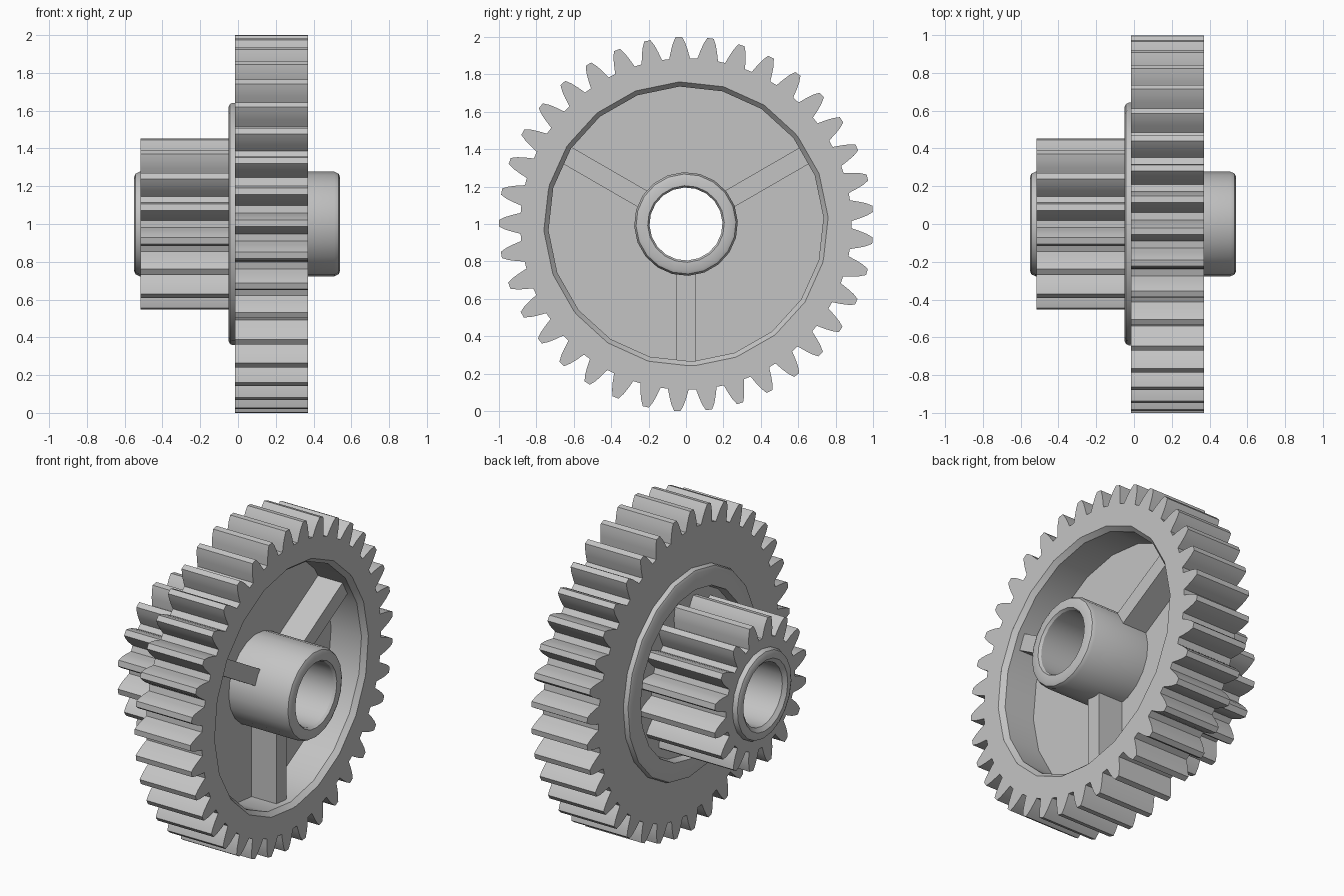
import bpy
import bmesh
import math
from mathutils import Matrix

if "Cube" in bpy.data.objects:
    bpy.data.objects.remove(bpy.data.objects["Cube"], do_unlink=True)

AXIS_Z = 1.0
SIDES = 20
PHASE = math.radians(2.7)

grey = bpy.data.materials.new("light grey plastic")
grey.use_nodes = True
grey.diffuse_color = (0.55, 0.55, 0.55, 1)
grey.node_tree.nodes["Principled BSDF"].inputs["Base Color"].default_value = (0.55, 0.55, 0.55, 1)


def finish(name, bm, angle=30):
    bmesh.ops.recalc_face_normals(bm, faces=bm.faces[:])
    mesh = bpy.data.meshes.new(name)
    bm.to_mesh(mesh)
    bm.free()
    mesh.materials.append(grey)
    obj = bpy.data.objects.new(name, mesh)
    bpy.context.collection.objects.link(obj)
    bpy.ops.object.select_all(action="DESELECT")
    obj.select_set(True)
    bpy.context.view_layer.objects.active = obj
    bpy.ops.object.shade_smooth_by_angle(angle=math.radians(angle))
    return obj


def point(x, r, a):
    return (x, r * math.cos(a), AXIS_Z + r * math.sin(a))


def skin(bm, loops):
    """Join closed loops of equal length into a ring-shaped solid."""
    rings = [[bm.verts.new(p) for p in loop] for loop in loops]
    for a, b in zip(rings, rings[1:] + rings[:1]):
        for i in range(len(a)):
            j = (i + 1) % len(a)
            bm.faces.new((a[i], a[j], b[j], b[i]))


def lathe(name, profile):
    angles = [PHASE + math.tau * i / SIDES for i in range(SIDES)]
    bm = bmesh.new()
    skin(bm, [[point(x, r, a) for a in angles] for x, r in profile])
    return finish(name, bm)


def facet_radius(r, a):
    """Radius of the many-sided ring at angle a, so it meets the lathed body."""
    step = math.tau / SIDES
    return r * math.cos(step / 2) / math.cos((a - PHASE) % step - step / 2)


def gear(name, teeth, root, tip, phase, front, back, inner):
    half = [(0.37, 0), (0.28, 0.4), (0.2, 0.72), (0.1, 1)]
    tooth = [(-w, h) for w, h in half] + [(w, h) for w, h in reversed(half)]
    pitch = math.tau / teeth
    outline = [(phase + (k + w) * pitch, root + h * (tip - root))
               for k in range(teeth) for w, h in tooth]
    loops = [[point(front, r, a) for a, r in outline]]
    for x, r in inner:
        loops.append([point(x, facet_radius(r, a), a) for a, _ in outline])
    loops.append([point(back, r, a) for a, r in outline])
    bm = bmesh.new()
    skin(bm, loops)
    return finish(name, bm, 20)


# Web, hub, bore, recess wall and rear ridge in one turned section
lathe("hub_and_web", [
    (0.525, 0.195), (0.54, 0.205), (0.54, 0.25), (0.532, 0.267), (0.51, 0.277),
    (0.13, 0.277), (0.13, 0.735), (0.34, 0.735), (0.37, 0.76), (0, 0.76),
    (0, 0.642), (-0.03, 0.642), (-0.043, 0.635), (-0.05, 0.62), (-0.05, 0.52),
    (0, 0.51), (0, 0.277), (-0.52, 0.277), (-0.542, 0.267), (-0.55, 0.25),
    (-0.55, 0.22), (-0.53, 0.195)])

# Large toothed rim and small pinion
gear("large_gear", 37, 0.885, 1.0, math.radians(92.2), 0.37, -0.015,
     [(0.37, 0.76), (0.01, 0.76), (-0.015, 0.6)])
gear("small_gear", 16, 0.34, 0.458, math.radians(11.25), 0.01, -0.515,
     [(0.01, 0.25), (-0.515, 0.25)])

# Three ribs across the front recess
for i, name in enumerate(("left_rib", "right_rib", "lower_rib")):
    turn = Matrix.Rotation(math.radians(30 + 120 * i), 4, "X")
    place = Matrix.Translation((0.21, 0, AXIS_Z)) @ turn @ Matrix.Translation((0, 0.5, 0))
    bm = bmesh.new()
    bmesh.ops.create_cube(bm, size=1, matrix=place @ Matrix.Diagonal((0.18, 0.48, 0.1, 1)))
    finish(name, bm)
